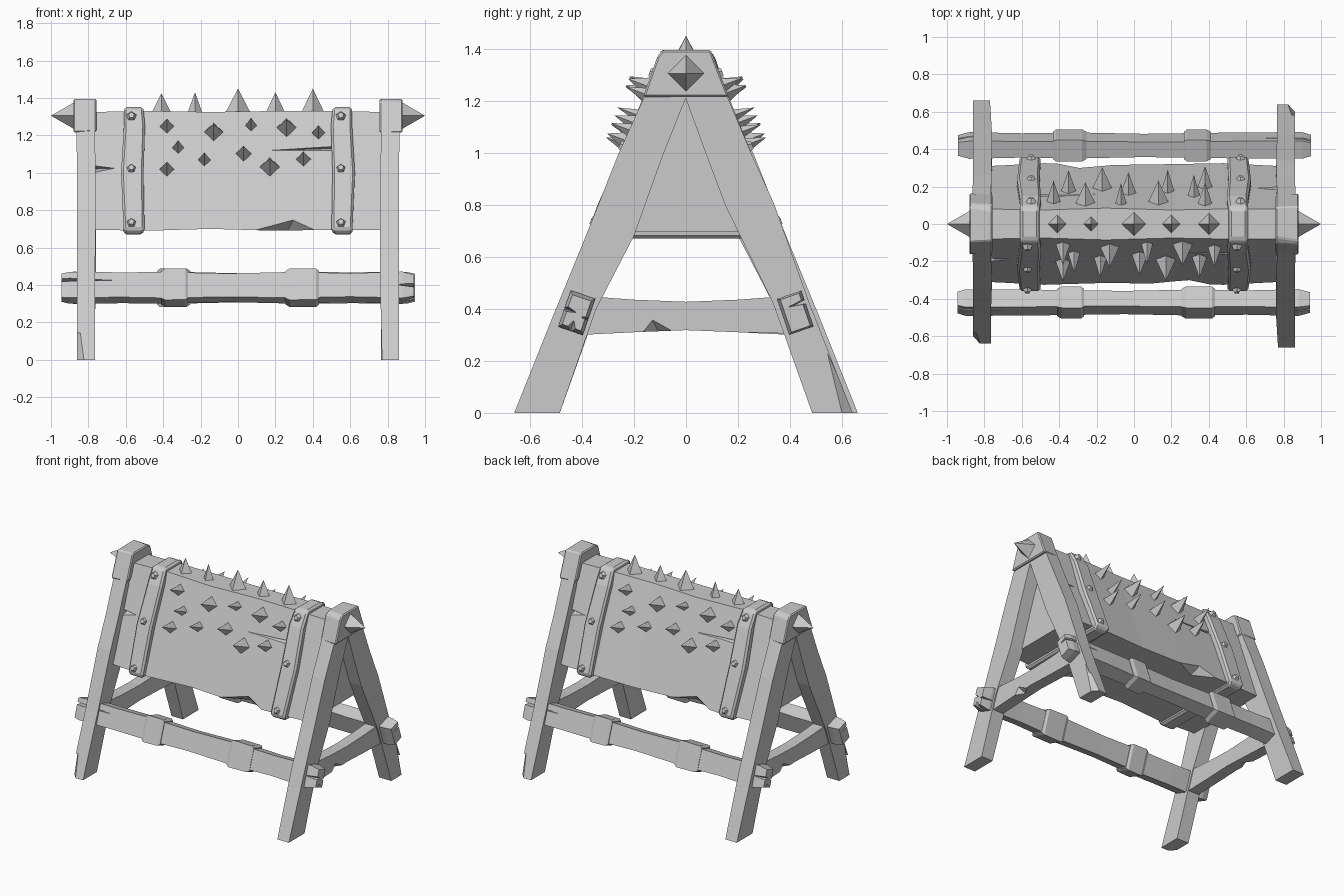
import bpy, bmesh
from math import sin, cos, pi, radians
from mathutils import Vector

if "Cube" in bpy.data.objects:
    bpy.data.objects.remove(bpy.data.objects["Cube"])


def finish(name, bm):
    bmesh.ops.recalc_face_normals(bm, faces=bm.faces)
    me = bpy.data.meshes.new(name)
    bm.to_mesh(me)
    bm.free()
    ob = bpy.data.objects.new(name, me)
    bpy.context.collection.objects.link(ob)
    return ob


def loft(name, rings, bevel=0):
    """Skin a list of equal-length point rings and cap both ends."""
    bm = bmesh.new()
    vs = [[bm.verts.new(p) for p in r] for r in rings]
    n = len(vs[0])
    for a, b in zip(vs, vs[1:]):
        for i in range(n):
            j = (i + 1) % n
            bm.faces.new((a[i], a[j], b[j], b[i]))
    bm.faces.new(vs[0])
    bm.faces.new(vs[-1])
    ob = finish(name, bm)
    if bevel:
        m = ob.modifiers.new("chamfer", 'BEVEL')
        m.width, m.segments = bevel, 1
    return ob


def cone(name, base, direction, r1, r2, length, sides):
    bm = bmesh.new()
    bmesh.ops.create_cone(bm, cap_ends=True, segments=sides, radius1=r1, radius2=r2, depth=length)
    bmesh.ops.translate(bm, verts=bm.verts, vec=(0, 0, length / 2))
    bmesh.ops.remove_doubles(bm, verts=bm.verts, dist=1e-5)
    q = Vector(direction).to_track_quat('Z', 'Y')
    for v in bm.verts:
        v.co = q @ v.co + Vector(base)
    return finish(name, bm)


def chip(ob, pts, turn=False):
    """Cut a splinter (convex hull of pts) out of an object."""
    k = -1 if turn else 1
    bm = bmesh.new()
    for x, y, z in pts:
        bm.verts.new((k * x, k * y, z))
    bmesh.ops.convex_hull(bm, input=bm.verts)
    cutter = finish("splinter_cutter", bm)
    cutter.hide_render = True
    m = ob.modifiers.new("cut", 'BOOLEAN')
    m.operation, m.solver, m.object = 'DIFFERENCE', 'EXACT', cutter
    dg = bpy.context.evaluated_depsgraph_get()
    me = bpy.data.meshes.new_from_object(ob.evaluated_get(dg))
    ob.modifiers.clear()
    ob.data = me
    bpy.data.objects.remove(cutter)


def turned(ob):
    """Half-turn copy about the z axis."""
    c = ob.copy()
    c.rotation_euler.z = pi
    bpy.context.collection.objects.link(c)


# Wedge-shaped body, slightly uneven along its length
def wedge(x, bot, z0, top, z1, lean=0):
    return [(x - lean, -bot, z0), (x + lean, -top, z1), (x + lean, top, z1), (x - lean, bot, z0)]


body = loft("wedge_body", [wedge(*s) for s in (
    (-.77, .31, .695, .08, 1.325), (-.48, .325, .69, .075, 1.33), (-.15, .315, .70, .085, 1.325),
    (.2, .32, .69, .075, 1.33), (.48, .325, .695, .08, 1.33), (.77, .31, .695, .08, 1.325))])
for t in (False, True):
    chip(body, [(-.8, -.3, 1.07), (-.8, -.3, .97), (-.8, -.1, 1.02), (-.62, -.215, 1.025)], t)
    chip(body, [(-.1, -.36, .66), (.52, -.36, .66), (.3, -.315, .76), (.25, -.2, .66)], t)
    chip(body, [(.18, -.155, 1.12), (.5, -.2, 1.15), (.5, -.2, 1.11), (.5, -.11, 1.13)], t)

# Iron bands: stacked rings from bottom to top, slightly bent
band = loft("iron_band", [
    [(x0, -y, z), (x1, -y, z), (x1, y, z), (x0, y, z)] for x0, x1, y, z in (
        (.51, .61, .335, .67), (.50, .612, .362, .70), (.505, .625, .25, 1.0),
        (.497, .61, .15, 1.25), (.505, .61, .10, 1.335), (.51, .605, .08, 1.352))], .012)
turned(band)

# Five-sided rivets
nrm = Vector((0, -.936, .352))
for y, z in ((-.117, 1.30), (-.232, 1.02), (-.343, .73)):
    for x in (-.57, .55):
        turned(cone("rivet", (x, y, z), nrm, .03, .016, .025, 5))

# Spikes along the ridge
for x, r, h in ((-.41, .05, .1), (-.23, .038, .105), (0, .065, .125), (.2, .05, .105), (.4, .06, .125)):
    cone("ridge_spike", (x, 0, 1.325), (0, 0, 1), r, 0, h, 4)

# Spikes on both slopes
for x, z, r in ((-.38, 1.245, .04), (-.32, 1.13, .034), (-.38, 1.015, .042), (-.13, 1.215, .055),
                (-.18, 1.065, .036), (.07, 1.25, .032), (.03, 1.10, .044), (.26, 1.24, .055),
                (.17, 1.03, .055), (.43, 1.21, .038), (.35, 1.07, .042)):
    y = -.077 - (1.33 - z) * .383
    turned(cone("side_spike", (x, y + .006, z), nrm, r, 0, .125, 4))


# A-frame legs: (z, outer y, inner y, inner x, outer x)
def leg(name, side, rows):
    return loft(name, [[(x0, side * a, z), (x1, side * a, z), (x1, side * b, z), (x0, side * b, z)]
                       for z, a, b, x0, x1 in rows])


front = leg("front_leg", -1, ((0, .66, .485, .77, .86), (.4, .50, .345, .76, .86),
                              (.68, .385, .20, .76, .86), (1.0, .258, .085, .762, .86),
                              (1.26, .14, -.02, .765, .865)))
back = leg("back_leg", 1, ((0, .64, .485, .765, .86), (.42, .475, .335, .765, .86),
                           (.80, .34, .15, .76, .86), (1.0, .25, .075, .762, .86),
                           (1.26, .14, -.02, .765, .865)))
chip(back, [(.9, .66, -.02), (.9, .56, -.02), (.81, .66, -.02), (.87, .52, .28)])

# Cap block joining the legs, with a pointed end stud
cap = loft("leg_cap", [[(x, y, z) for y, z in prof] for x, prof in (
    (.757, ((-.16, 1.215), (-.105, 1.38), (-.07, 1.395), (.09, 1.395), (.155, 1.22))),
    (.88, ((-.165, 1.215), (-.11, 1.37), (-.09, 1.395), (.095, 1.395), (.165, 1.215))))], .007)
stud = cone("end_stud", (.875, 0, 1.305), (1, 0, 0), .072, 0, .125, 4)

# Cross brace between the legs
brace = loft("cross_brace", [[(.77, y, z0), (.852, y, z0), (.852, y, z1), (.77, y, z1)]
                             for y, z0, z1 in ((-.40, .30, .45), (-.2, .31, .435), (0, .318, .427),
                                               (.2, .31, .435), (.40, .305, .45))])
chip(brace, [(.87, -.2, .30), (.87, 0, .30), (.855, -.13, .36), (.80, -.1, .30)])
for ob in (front, back, cap, stud, brace):
    turned(ob)

# Long rails, tilted to follow the legs
C, S = cos(radians(19)), sin(radians(19))


def rp(x, u, v):
    return (x, -.42 + u * C + v * S, .385 - u * S + v * C)


def section(x, u, v):
    return [rp(x, -u, -v), rp(x, u, -v), rp(x, u, v), rp(x, -u, v)]


rail = loft("long_rail", [section(*s) for s in (
    (-.945, .038, .066), (-.9, .05, .073), (-.62, .05, .07), (-.4, .046, .073), (-.05, .043, .066),
    (.3, .048, .073), (.6, .046, .066), (.88, .05, .074), (.94, .038, .06))])
chip(rail, [rp(-1, -.1, .05), rp(-1, -.1, .01), rp(-1, .03, .03), rp(-.66, -.052, .025)])
chip(rail, [rp(1, -.1, .04), rp(1, -.1, -.03), rp(1, .03, 0), rp(.84, -.054, .0)])
chip(rail, [rp(1, .1, .03), rp(1, .1, -.04), rp(1, .0, -.01), rp(.86, .05, -.01)])
chip(rail, [rp(.97, -.04, -.09), rp(.97, .04, -.09), rp(.96, 0, -.02), rp(.86, 0, -.078)])
turned(rail)

# Raised collars on the rails
for x0, x1 in ((-.40, -.27), (.265, .43)):
    turned(loft("rail_collar", [section(x0 - .012, .05, .076), section(x0 + .012, .06, .089),
                                section(x1 - .012, .06, .087), section(x1 + .004, .05, .076)]))
